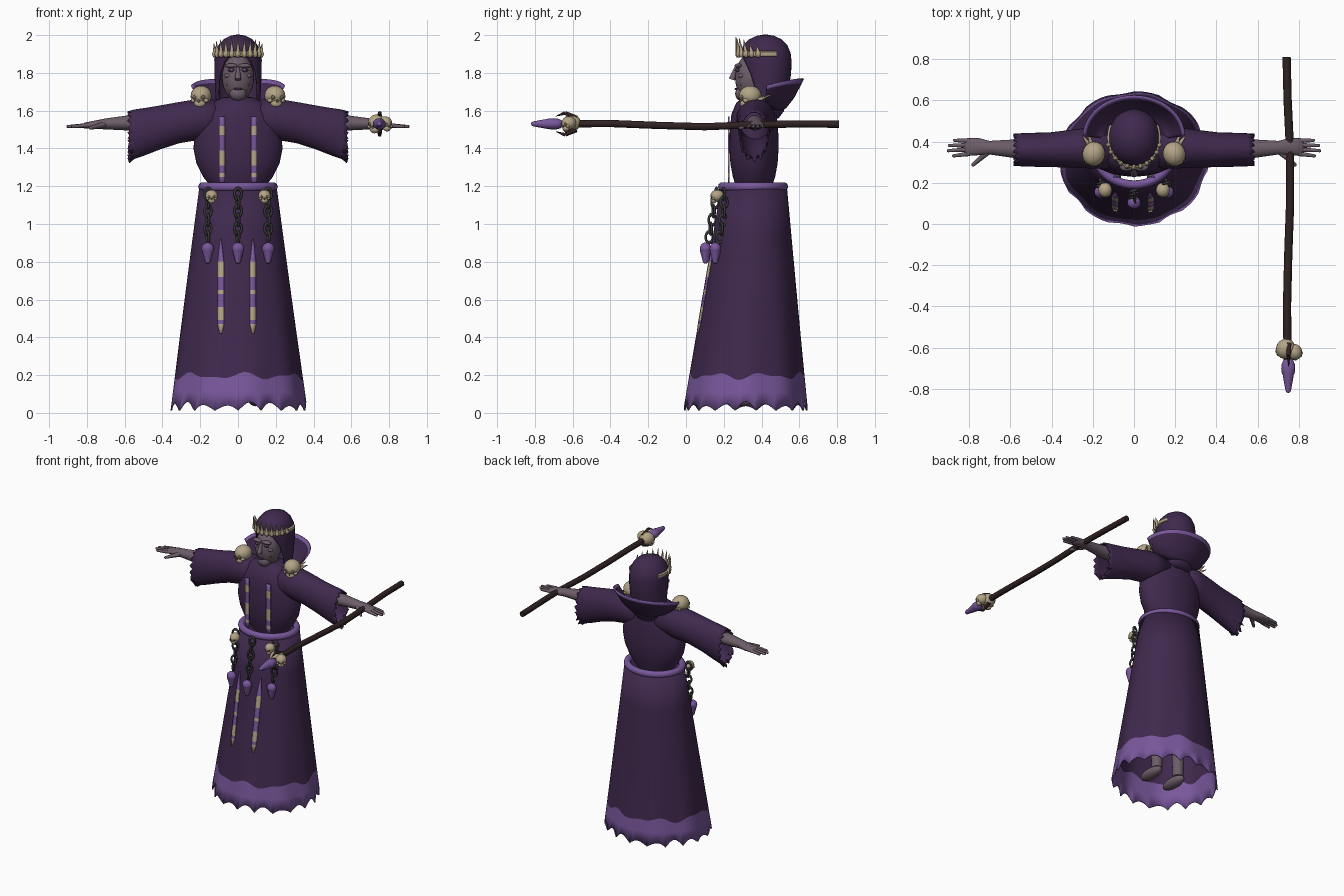
import bpy, bmesh
from math import sin, cos, pi, radians, sqrt
from mathutils import Vector, Matrix

if "Cube" in bpy.data.objects:
    bpy.data.objects.remove(bpy.data.objects["Cube"])


def material(name, rgb):
    m = bpy.data.materials.new(name)
    m.use_nodes = True
    col = (*rgb, 1)
    m.diffuse_color = col
    m.node_tree.nodes["Principled BSDF"].inputs["Base Color"].default_value = col
    return m


ROBE = material("dark purple cloth", (.05, .022, .075))
LILAC = material("lilac", (.19, .095, .33))
BONE = material("bone", (.45, .37, .24))
SOCKET = material("socket brown", (.16, .12, .08))
SKIN = material("grey skin", (.15, .11, .14))
SHADE = material("sunken skin", (.06, .042, .06))
WOOD = material("dark wood", (.03, .016, .016))
IRON = material("iron", (.04, .04, .04))


def finish(name, bm, mats, thick=0):
    bmesh.ops.remove_doubles(bm, verts=bm.verts, dist=1e-5)
    bmesh.ops.recalc_face_normals(bm, faces=bm.faces)
    me = bpy.data.meshes.new(name)
    bm.to_mesh(me)
    bm.free()
    for m in mats:
        me.materials.append(m)
    ob = bpy.data.objects.new(name, me)
    bpy.context.collection.objects.link(ob)
    smooth(ob)
    if thick:
        mod = ob.modifiers.new("thickness", 'SOLIDIFY')
        mod.thickness = thick
        mod.offset = 0
    return ob


def smooth(ob):
    bpy.ops.object.select_all(action='DESELECT')
    ob.select_set(True)
    bpy.context.view_layer.objects.active = ob
    bpy.ops.object.shade_smooth_by_angle(angle=radians(45))


def loft(bm, rings, mat=lambda row: 0):
    rows = [[bm.verts.new(p) for p in r] for r in rings]
    for i, (a, b) in enumerate(zip(rows, rows[1:])):
        for j in range(len(a) - 1):
            bm.faces.new((a[j], a[j + 1], b[j + 1], b[j])).material_index = mat(i)


def paint(verts, mat):
    for v in verts:
        for f in v.link_faces:
            f.material_index = mat


def ball(bm, loc, rad, mat=0, seg=16):
    m = Matrix.Translation(loc) @ Matrix.Diagonal((*rad, 1))
    paint(bmesh.ops.create_uvsphere(bm, u_segments=seg, v_segments=seg // 2 + 2,
                                    radius=1, matrix=m)["verts"], mat)


def cone(bm, a, b, r1, r2, mat=0, seg=10):
    a, b = Vector(a), Vector(b)
    m = Matrix.Translation((a + b) / 2) @ (b - a).to_track_quat('Z', 'Y').to_matrix().to_4x4()
    paint(bmesh.ops.create_cone(bm, cap_ends=True, segments=seg, radius1=r1, radius2=r2,
                                depth=(b - a).length, matrix=m)["verts"], mat)


def flat_ring(z, cy, rx, ry, gap=0, n=48):
    # horizontal ellipse, optionally open by an angle either side of the front
    g = radians(gap)
    angles = [g + (2 * pi - 2 * g) * i / n for i in range(n + 1)]
    return [(rx * sin(a), cy - ry * cos(a), z) for a in angles]


def side_ring(x, cy, z, ry, rz, n=24):
    return [(x, cy + ry * cos(2 * pi * i / n), z + rz * sin(2 * pi * i / n)) for i in range(n + 1)]


def skull(name, loc, r, yaw=0):
    bm = bmesh.new()
    ball(bm, (0, 0, .12), (.92, 1, .88), 0, 20)
    ball(bm, (0, -.5, -.58), (.52, .42, .42))
    for s in (-1, 1):
        ball(bm, (s * .36, -.84, -.02), (.2, .14, .2), 1, 10)
        ball(bm, (s * .58, -.55, -.3), (.22, .25, .2))
    ball(bm, (0, -.9, -.36), (.1, .1, .14), 1, 8)
    bm.transform(Matrix.Translation(loc) @ Matrix.Rotation(yaw, 4, 'Z') @ Matrix.Scale(r, 4))
    finish(name, bm, [BONE, SOCKET])


def torus(name, loc, major, minor, scale, rot, mat, seg=20):
    bpy.ops.mesh.primitive_torus_add(major_segments=seg, minor_segments=10, major_radius=major,
                                     minor_radius=minor, location=loc, rotation=rot)
    ob = bpy.context.object
    ob.name = name
    ob.scale = scale
    ob.data.materials.append(mat)
    smooth(ob)


SIDES = ((1, "left"), (-1, "right"))

# Skirt with ragged lilac hem
def skirt_point(a, z):
    t = z / 1.2
    k = 1 + .018 * sin(9 * a) * (1 - t) ** 2
    return ((.36 - .16 * t) * k * sin(a), .315 + .045 * t - (.325 - .155 * t) * k * cos(a), z)


def skirt_front(x, z):
    t = z / 1.2
    return .315 + .045 * t - (.325 - .155 * t) * sqrt(1 - (x / (.36 - .16 * t)) ** 2)


around = [2 * pi * i / 144 for i in range(145)]
hem = [skirt_point(a, .012 + .048 * abs(sin(9 * a)) * (.75 + .25 * sin(5 * a))) for a in around]
edge = [skirt_point(a, .195 + .013 * sin(7 * a + 1) + .008 * sin(12 * a)) for a in around]
bm = bmesh.new()
loft(bm, [hem, [skirt_point(a, .11) for a in around], edge]
     + [[skirt_point(a, z) for a in around] for z in (.3, .5, .7, .95, 1.2)],
     lambda row: 1 if row < 2 else 0)
finish("skirt", bm, [ROBE, LILAC], .008)

# Torso and belt
bm = bmesh.new()
loft(bm, [flat_ring(*p) for p in (
    (1.18, .36, .13, .09), (1.25, .36, .185, .112), (1.32, .36, .22, .125), (1.4, .36, .236, .13),
    (1.5, .36, .226, .128), (1.58, .36, .2, .12), (1.64, .365, .15, .1), (1.67, .37, .08, .07),
    (1.68, .37, 0, 0))])
finish("torso", bm, [ROBE])
torus("belt", (0, .355, 1.197), .187, .024, (1, .88, 1), (0, 0, 0), LILAC, 48)

# Sleeves, arms and hands
for s, side in SIDES:
    bm = bmesh.new()
    rings = [side_ring(s * x, *p, n=48) for x, *p in (
        (.08, .37, 1.56, .1, .09), (.2, .37, 1.555, .097, .105), (.31, .365, 1.537, .087, .105),
        (.41, .36, 1.512, .08, .112), (.5, .36, 1.487, .078, .122), (.55, .36, 1.475, .076, .127))]
    cuff = side_ring(s * .575, .36, 1.468, .075, .125, n=48)
    rings.append([(x + s * .012 * sin(i * 2.1), y, z + .018 * sin(i * 1.7) * (z < 1.45))
                  for i, (x, y, z) in enumerate(cuff[:-1])])
    rings[-1].append(rings[-1][0])
    loft(bm, rings)
    finish(side + "_sleeve", bm, [ROBE], .008)

    bm = bmesh.new()
    loft(bm, [side_ring(s * x, *p) for x, *p in (
        (.42, .365, 1.535, .045, .04), (.58, .365, 1.535, .045, .04), (.7, .37, 1.53, .033, .029),
        (.75, .375, 1.526, .041, .023), (.81, .373, 1.521, .043, .016), (.84, .37, 1.519, 0, 0))])
    for k, tip in zip((-1.5, -.5, .5, 1.5), (.875, .9, .895, .87)):
        start = (s * .8, .372 + k * .021, 1.522)
        end = (s * tip, .368 + k * .025, 1.516)
        cone(bm, start, end, .012, .008)
        ball(bm, end, (.008,) * 3, 0, 8)
    cone(bm, (s * .71, .35, 1.526), (s * .78, .287, 1.508), .017, .009)
    ball(bm, (s * .78, .287, 1.508), (.009,) * 3, 0, 8)
    finish(side + "_arm", bm, [SKIN])

    # Legs and feet under the skirt
    bm = bmesh.new()
    cone(bm, (s * .09, .34, .09), (s * .09, .34, .5), .035, .05, 0, 16)
    ball(bm, (s * .095, .29, .07), (.042, .1, .035))
    finish(side + "_leg", bm, [SKIN])

# Head with gaunt face
bm = bmesh.new()
ball(bm, (0, .345, 1.775), (.085, .085, .125), 0, 24)
ball(bm, (0, .3, 1.69), (.046, .04, .04))
cone(bm, (0, .37, 1.58), (0, .365, 1.72), .06, .055, 0, 16)
cone(bm, (0, .265, 1.83), (0, .243, 1.765), .008, .018)
for s, _ in SIDES:
    ball(bm, (s * .035, .276, 1.838), (.035, .02, .012))
    ball(bm, (s * .034, .275, 1.815), (.021, .012, .012), 1, 12)
    ball(bm, (s * .034, .267, 1.815), (.011, .008, .006), 2, 10)
    ball(bm, (s * .052, .295, 1.785), (.02, .02, .014))
    ball(bm, (s * .05, .298, 1.745), (.014, .015, .022), 1, 10)
ball(bm, (0, .264, 1.715), (.026, .007, .006), 1, 10)
finish("head", bm, [SKIN, SHADE, LILAC])

# Hood
bm = bmesh.new()
loft(bm, [flat_ring(*p) for p in (
    (1.56, .42, .085, .065, 75), (1.6, .425, .105, .09, 70), (1.65, .425, .113, .1, 65),
    (1.72, .425, .118, .115, 60), (1.8, .425, .121, .128, 50), (1.87, .422, .122, .132, 32),
    (1.905, .42, .118, .13), (1.945, .42, .1, .113), (1.975, .42, .073, .083),
    (1.993, .42, .038, .043), (2, .42, 0, 0))])
finish("hood", bm, [ROBE], .008)

# Flared collar
bm = bmesh.new()
rows = []
for t in (0, .3, .6, .92, 1):
    row = []
    for i in range(33):
        a = radians(-88 + 176 * i / 32)
        low = Vector((.13 * sin(a), .41 + .08 * cos(a), 1.59 + .05 * (1 - cos(a))))
        high = Vector((.245 * sin(a), .42 + .2 * cos(a), 1.71 + .06 * cos(a) + .02 * sin(a) ** 2))
        row.append(low.lerp(high, t) - Vector((0, 0, .03 * sin(pi * t))))
    rows.append(row)
loft(bm, rows, lambda row: row // 3)
finish("collar", bm, [ROBE, LILAC], .01)

# Bone crown
bm = bmesh.new()
band = [radians(-115 + 230 * i / 40) for i in range(41)]
loft(bm, [[(r * sin(a), .42 - (r + .018) * cos(a), z) for a in band]
          for r, z in ((.12, 1.885), (.13, 1.89), (.13, 1.91), (.12, 1.915))])
for i in range(-5, 6):
    a = radians(i * 15)
    x, y, up = .127 * sin(a), .42 - .145 * cos(a), .04 + .045 * cos(a)
    ball(bm, (x, y, 1.9), (.014, .014, .02), 0, 8)
    cone(bm, (x, y, 1.905), (x * 1.04, y - .012, 1.905 + up), .012, .001, 0, 8)
finish("crown", bm, [BONE])

# Shoulder skulls with bone spikes
for s, side in SIDES:
    skull(side + "_shoulder_skull", (s * .195, .34, 1.672), .06, s * .25)
    bm = bmesh.new()
    for dx, dy, dz in ((.07, .05, -.02), (.06, .09, .01), (.03, .11, .02), (.07, .02, -.03)):
        cone(bm, (s * .2, .36, 1.65), (s * (.195 + dx), .345 + dy, 1.665 + dz), .018, .001)
    finish(side + "_shoulder_spikes", bm, [BONE])


# Banded ribbons on chest and skirt
def ribbon(name, x, cuts, widths, depth):
    bm = bmesh.new()
    loft(bm, [[(x + k * w, depth(x + k * w, z), z) for k in (-1, 0, 1)]
              for z, w in zip(cuts, widths)], lambda row: row % 2)
    finish(name, bm, [LILAC, BONE], .008)


for s, side in SIDES:
    ribbon(side + "_chest_ribbon", s * .085, (1.57, 1.52, 1.47, 1.39, 1.31, 1.27, 1.25, 1.21),
           [.016] * 8, lambda x, z: .226)
    ribbon(side + "_skirt_ribbon", s * .085 - .006,
           (.92, .8, .72, .65, .63, .56, .49, .47, .42),
           [.002] + [.016] * 7 + [.006], lambda x, z: skirt_front(x, z) - .008)

# Belt charms: skulls, chains and gems
for s, side in SIDES:
    skull(side + "_belt_skull", (s * .14, .165, 1.145), .036)
for x, side in ((-.16, "right"), (0, "centre"), (.16, "left")):
    for i in range(6):
        z = 1.16 - i * .046
        torus(f"{side}_chain_link", (x, min(.2, skirt_front(x, z) - .022), z), .02, .0065,
              (1.45, 1, 1), (pi / 2, pi / 2, (i % 2) * pi / 2 + .3), IRON, 14)
    bm = bmesh.new()
    y = skirt_front(x, .86) - .03
    ball(bm, (x, y, .87), (.033, .03, .032))
    cone(bm, (x, y, .86), (x, y, .8), .03, .014, 0, 16)
    ball(bm, (x, y, .802), (.014, .014, .012))
    finish(side + "_belt_gem", bm, [LILAC])

# Staff shaft
curve = bpy.data.curves.new("staff_shaft", 'CURVE')
curve.dimensions = '3D'
curve.bevel_depth = .02
curve.bevel_resolution = 3
curve.use_fill_caps = True
path = ((.745, -.66, 1.53), (.742, -.4, 1.532), (.748, -.15, 1.522), (.757, .1, 1.515),
        (.757, .35, 1.525), (.745, .6, 1.53), (.74, .81, 1.528))
spline = curve.splines.new('POLY')
spline.points.add(len(path) - 1)
for p, co in zip(spline.points, path):
    p.co = (*co, 1)
spline.use_smooth = True
curve.materials.append(WOOD)
bpy.context.collection.objects.link(bpy.data.objects.new("staff_shaft", curve))

# Staff head: skulls, claws and gem
skull("staff_skull_large", (.735, -.605, 1.53), .05, -.5)
skull("staff_skull_small", (.778, -.62, 1.53), .04, .6)
bm = bmesh.new()
for s in (-1, 1):
    cone(bm, (.75, -.58, 1.53 + s * .03), (.75, -.64, 1.53 + s * .058), .014, .01)
    cone(bm, (.75, -.64, 1.53 + s * .058), (.75, -.69, 1.53 + s * .04), .01, .001)
finish("staff_claws", bm, [WOOD])
bm = bmesh.new()
ball(bm, (.748, -.7, 1.53), (.034, .055, .03))
cone(bm, (.748, -.72, 1.53), (.748, -.81, 1.53), .029, .013, 0, 16)
ball(bm, (.748, -.808, 1.53), (.013, .012, .013), 0, 10)
finish("staff_gem", bm, [LILAC])
